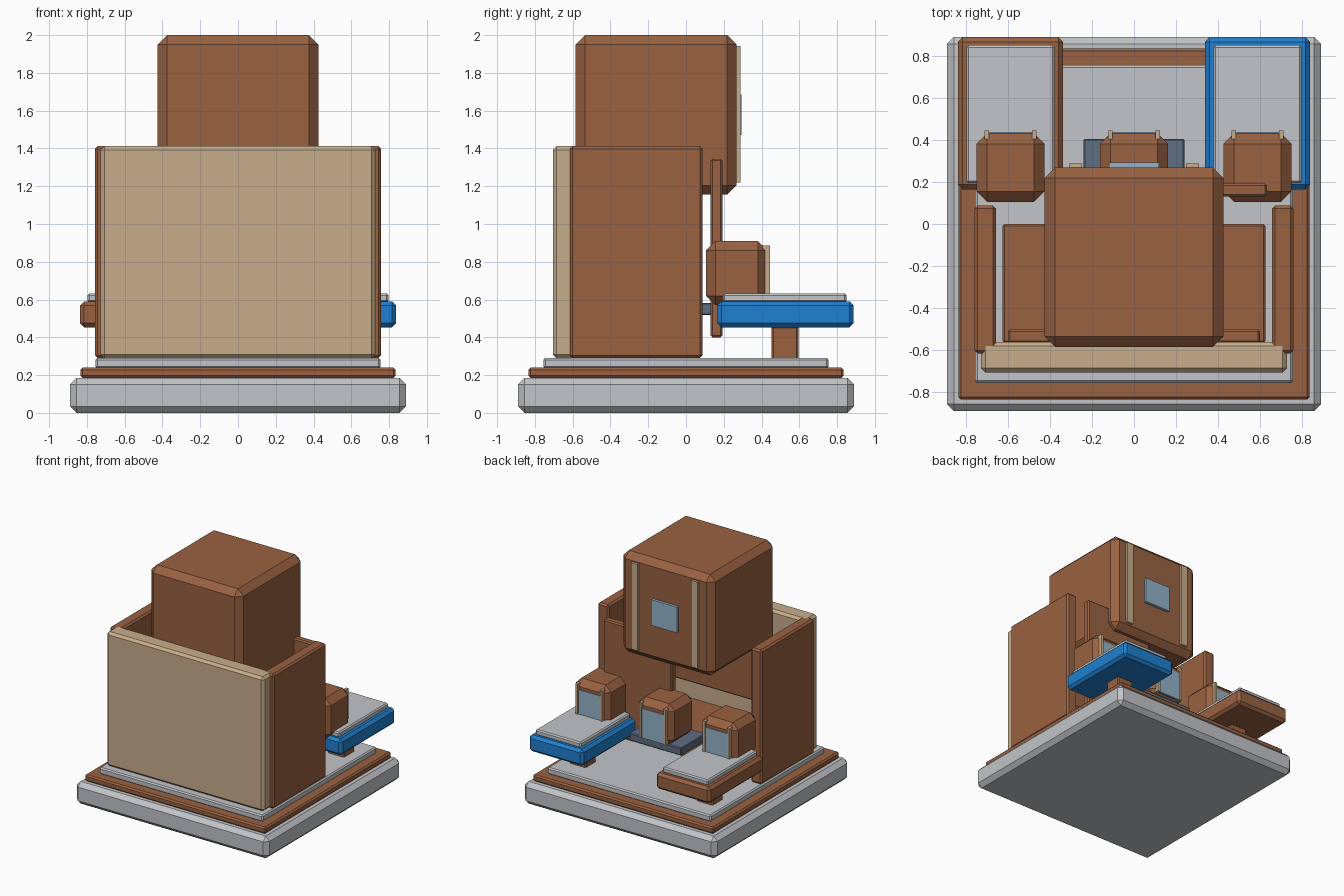
import bpy, bmesh

if "Cube" in bpy.data.objects:
    bpy.data.objects.remove(bpy.data.objects["Cube"])


def mat(name, rgb):
    m = bpy.data.materials.new(name)
    m.diffuse_color = (*rgb, 1)
    m.use_nodes = True
    m.node_tree.nodes["Principled BSDF"].inputs["Base Color"].default_value = m.diffuse_color
    return m


GRAY = mat("light gray", (0.54, 0.56, 0.585))
BROWN = mat("warm brown", (0.32, 0.122, 0.054))
TAN = mat("tan", (0.58, 0.423, 0.262))
BLUE = mat("bright blue", (0.0144, 0.216, 0.631))
GLASS = mat("pale blue glass", (0.30, 0.45, 0.59))
SLATE = mat("slate", (0.114, 0.156, 0.223))


def box(name, x, y, z, m, bevel=0.0):
    """Chamfered box from its x, y and z ranges."""
    bm = bmesh.new()
    bmesh.ops.create_cube(bm, size=1)
    for v in bm.verts:
        for i, (lo, hi) in enumerate((x, y, z)):
            v.co[i] = lo if v.co[i] < 0 else hi
    if bevel:
        bmesh.ops.bevel(bm, geom=bm.edges[:], offset=bevel, segments=1,
                        affect='EDGES', profile=0.5)
    me = bpy.data.meshes.new(name)
    bm.to_mesh(me)
    bm.free()
    me.materials.append(m)
    ob = bpy.data.objects.new(name, me)
    bpy.context.collection.objects.link(ob)
    return ob


def mid(c, half):
    return (c - half, c + half)


# Stepped base
box("base", mid(0, .89), mid(0, .89), (0, .185), GRAY, .035)
box("base_trim", mid(0, .835), mid(0, .835), (.185, .24), BROWN, .012)
box("floor", mid(0, .755), mid(0, .755), (.235, .29), GRAY, .01)

# Booth walls, bench and backrest
box("front_wall", mid(0, .727), (-.705, -.56), (.29, 1.412), TAN, .02)
for s, side in ((-1, "left"), (1, "right")):
    box(side + "_wall", mid(s * .707, .05), (-.615, .087), (.29, 1.412), BROWN, .014)
box("bench", mid(0, .625), (-.565, 0), (.28, .48), BROWN, .01)
box("backrest", mid(0, .6), (-.565, -.5), (.64, 1.12), BROWN, .01)
box("upright_panel", (0, .632), (.13, .192), (.4, 1.345), BROWN, .01)

# Large upper cabinet with rails and window
box("upper_cabinet", mid(0, .425), (-.585, .268), (1.155, 2), BROWN, .05)
for s in (-1, 1):
    box("cabinet_rail", mid(s * .278, .03), (.25, .288), (1.22, 1.942), TAN)
box("cabinet_window", mid(0, .12), (.284, .293), (1.47, 1.685), GLASS)
box("window_backing", mid(0, .119), (.26, .285), (1.471, 1.684), GLASS)


# Small units with a screen between two rails
def unit(name, cx):
    box(name, mid(cx, .162), (.105, .43), (.57, .91), BROWN, .05)
    for s in (-1, 1):
        box(name + "_rail", mid(cx + s * .113, .011), (.405, .445), (.59, .885), TAN)
    box(name + "_screen", mid(cx, .105), (.42, .437), (.59, .835), GLASS)


# Side trays on feet
for s, side, m in ((-1, "left", BROWN), (1, "right", BLUE)):
    cx = s * .587
    box(side + "_tray", mid(cx, .25), (.165, .888), (.453, .59), m, .022)
    box(side + "_tray_top", mid(cx, .21), (.195, .85), (.585, .632), GRAY, .01)
    box(side + "_foot", mid(cx, .075), (.453, .595), (.28, .46), BROWN, .01)
    unit(side + "_unit", cx)

# Centre unit on its plate
box("center_plate", mid(0, .24), (.08, .405), (.518, .582), SLATE, .006)
unit("center_unit", 0)
